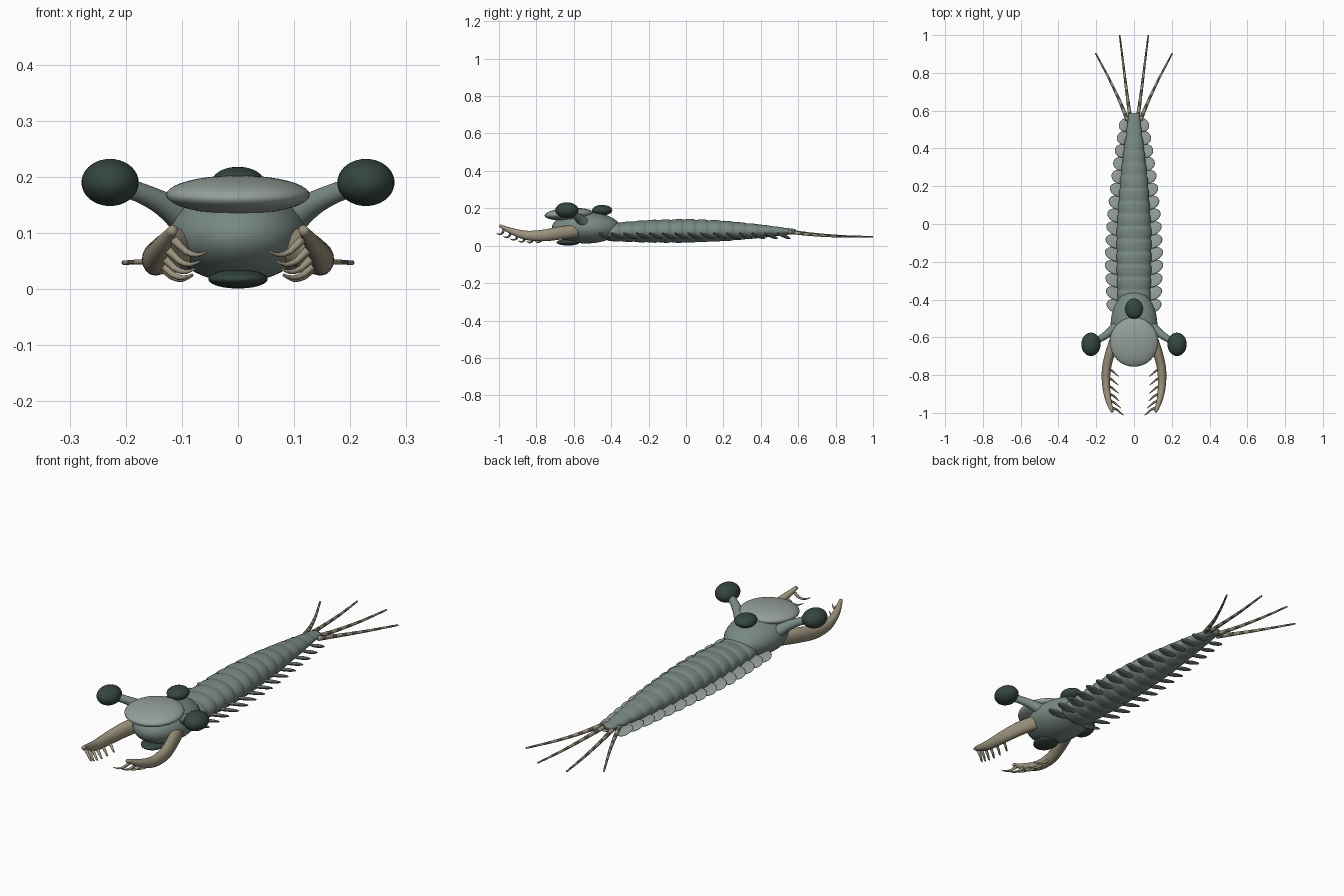
import bpy, bmesh, math
from mathutils import Vector, Matrix

if "Cube" in bpy.data.objects:
    bpy.data.objects.remove(bpy.data.objects["Cube"])


def material(name, rgb):
    m = bpy.data.materials.new(name)
    m.diffuse_color = (*rgb, 1)
    m.use_nodes = True
    m.node_tree.nodes["Principled BSDF"].inputs["Base Color"].default_value = m.diffuse_color
    return m


BODY = material("body_green_grey", (0.19, 0.25, 0.225))
SHIELD = material("shield_grey", (0.30, 0.35, 0.32))
FLAP = material("flap_grey", (0.27, 0.31, 0.285))
DARK = material("dark_green", (0.035, 0.06, 0.048))
CLAW = material("claw_tan", (0.33, 0.29, 0.205))
BAND = material("band_dark", (0.09, 0.085, 0.07))


def finish(name, bm, mats):
    bmesh.ops.recalc_face_normals(bm, faces=bm.faces)
    for f in bm.faces:
        f.smooth = True
    me = bpy.data.meshes.new(name)
    bm.to_mesh(me)
    bm.free()
    for m in mats:
        me.materials.append(m)
    ob = bpy.data.objects.new(name, me)
    bpy.context.collection.objects.link(ob)
    return ob


def ellipsoid(name, centre, radii, mat, rot=None, seg=32, rings=18):
    bm = bmesh.new()
    mx = Matrix.Translation(centre) @ (rot or Matrix()) @ Matrix.Diagonal((*radii, 1))
    bmesh.ops.create_uvsphere(bm, u_segments=seg, v_segments=rings, radius=1, matrix=mx)
    return finish(name, bm, [mat])


def loft(name, rows, mats, sides=16, band=None):
    """Tube through rows of (point, side radius, up radius)."""
    bm = bmesh.new()
    pts = [Vector(r[0]) for r in rows]
    rings = []
    for i, (p, (_, ra, rb)) in enumerate(zip(pts, rows)):
        t = (pts[min(i + 1, len(pts) - 1)] - pts[max(i - 1, 0)]).normalized()
        side = t.cross(Vector((0, 0, 1))).normalized()
        up = side.cross(t)
        rings.append([bm.verts.new(p + side * ra * math.cos(a) + up * rb * math.sin(a))
                      for a in (2 * math.pi * k / sides for k in range(sides))])
    for i, (a, b) in enumerate(zip(rings, rings[1:])):
        for k in range(sides):
            f = bm.faces.new((a[k], a[(k + 1) % sides], b[(k + 1) % sides], b[k]))
            if band:
                f.material_index = band(i)
    bm.faces.new(rings[0])
    bm.faces.new(rings[-1])
    return finish(name, bm, mats)


def spline(keys, n):
    """Catmull-Rom resampling of equal-length tuples."""
    out = []
    for i in range(n + 1):
        u = i / n * (len(keys) - 1)
        k = min(int(u), len(keys) - 2)
        t = u - k
        p = [keys[max(0, min(len(keys) - 1, k + d))] for d in (-1, 0, 1, 2)]
        out.append([0.5 * (2 * b + (c - a) * t + (2 * a - 5 * b + 4 * c - d) * t * t
                           + (3 * b - a - 3 * c + d) * t ** 3) for a, b, c, d in zip(*p)])
    return out


def tube(name, keys, n, mats, sides=12, flip=1, band=None):
    rows = [((flip * x, y, z), ra, rb) for x, y, z, ra, rb in spline(keys, n)]
    return loft(name, rows, mats, sides, band)


def lerp(table, y):
    for (a, va), (b, vb) in zip(table, table[1:]):
        if y <= b:
            return va + (vb - va) * max(0, (y - a) / (b - a))
    return table[-1][1]


# Segmented trunk: overlapping rings that taper to the tail
WIDTH = [(-0.42, 0.085), (-0.25, 0.091), (-0.05, 0.092), (0.2, 0.076), (0.4, 0.053), (0.59, 0.027)]
TOP = [(-0.42, 0.12), (-0.2, 0.137), (0, 0.142), (0.2, 0.134), (0.4, 0.113), (0.59, 0.088)]
BOT = [(-0.42, 0.025), (-0.2, 0.017), (0, 0.016), (0.2, 0.024), (0.4, 0.042), (0.59, 0.064)]
SEGMENTS = 15
step = 1.01 / SEGMENTS
rows = []
for s in range(SEGMENTS):
    for t, bulge in ((0.0, 0.955), (0.2, 0.99), (0.5, 1.015), (0.8, 1.02), (0.95, 0.995)):
        y = -0.42 + (s + t) * step
        top, bot = lerp(TOP, y), lerp(BOT, y)
        rows.append(((0, y, (top + bot) / 2), lerp(WIDTH, y) * bulge, (top - bot) / 2 * bulge))
loft("segmented_trunk", rows, [BODY], 36)

# Head, top shield, mouth and middle eye
ellipsoid("head", (0, -0.535, 0.096), (0.124, 0.182, 0.084), BODY, seg=40, rings=24)
ellipsoid("head_shield", (0, -0.625, 0.168), (0.128, 0.131, 0.034), SHIELD,
          Matrix.Rotation(math.radians(3), 4, 'X'), 40, 20)
ellipsoid("mouth_disc", (0, -0.63, 0.018), (0.053, 0.062, 0.017), DARK)
ellipsoid("middle_eye", (0, -0.448, 0.190), (0.047, 0.054, 0.028), DARK)

TIP = [(-0.43, 0.146), (-0.2, 0.157), (0, 0.146), (0.2, 0.126), (0.4, 0.099), (0.55, 0.074)]
for side, label in ((1, "left"), (-1, "right")):
    # Stalked eyes
    tube(f"eye_stalk_{label}", [(0.085, -0.54, 0.115, 0.032, 0.03), (0.13, -0.575, 0.15, 0.023, 0.022),
                                (0.175, -0.605, 0.172, 0.018, 0.018), (0.22, -0.63, 0.187, 0.018, 0.018)],
         12, [BODY], 16, side)
    ellipsoid(f"eye_{label}", (side * 0.228, -0.637, 0.19), (0.051, 0.062, 0.042), DARK)

    # Grasping claw with a row of hooked spines on the inside
    claw = [(0.09, -0.585, 0.078, 0.028, 0.034), (0.122, -0.67, 0.068, 0.026, 0.035),
            (0.145, -0.76, 0.055, 0.024, 0.031), (0.148, -0.85, 0.055, 0.021, 0.025),
            (0.136, -0.93, 0.077, 0.016, 0.017), (0.115, -0.995, 0.107, 0.008, 0.008)]
    tube(f"claw_{label}", claw, 25, [CLAW], 16, side)
    for i in range(6):
        x, y, z, ra, rb = spline(claw, 50)[21 + i * 5]
        tube(f"claw_spine_{label}_{i + 1}",
             [(x - 0.008, y, z - 0.008, 0.008, 0.008), (x - 0.03, y - 0.008, z - 0.03, 0.006, 0.006),
              (x - 0.05, y - 0.025, z - 0.036, 0.004, 0.004), (x - 0.066, y - 0.038, z - 0.03, 0.0015, 0.0015)],
             6, [CLAW], 8, side)

    # Overlapping swimming flaps, swept back with the rear edge lowered
    for i in range(SEGMENTS):
        y = -0.435 + i * 0.0685
        tip = lerp(TIP, y)
        root = lerp(WIDTH, y) * 0.5
        half = (tip - root) / 2
        rot = Matrix.Rotation(-side * math.radians(-22), 4, 'Z') @ Matrix.Rotation(math.radians(-24), 4, 'X')
        ellipsoid(f"flap_{label}_{i + 1}", (side * (root + half), y, 0.052),
                  (half * 1.03, 0.039, 0.008), FLAP, rot, 20, 10)

    # Banded tail filaments
    for kind, keys in (("inner", [(0.018, 0.55, 0.076), (0.036, 0.68, 0.062), (0.056, 0.84, 0.051), (0.076, 1.0, 0.048)]),
                       ("outer", [(0.034, 0.55, 0.074), (0.08, 0.66, 0.06), (0.135, 0.775, 0.051), (0.204, 0.905, 0.047)])):
        radii = (0.011, 0.008, 0.006, 0.004)
        tube(f"tail_filament_{kind}_{label}", [(*k, r, r) for k, r in zip(keys, radii)],
             30, [CLAW, BAND], 10, side, lambda i: (i // 2) % 2)
